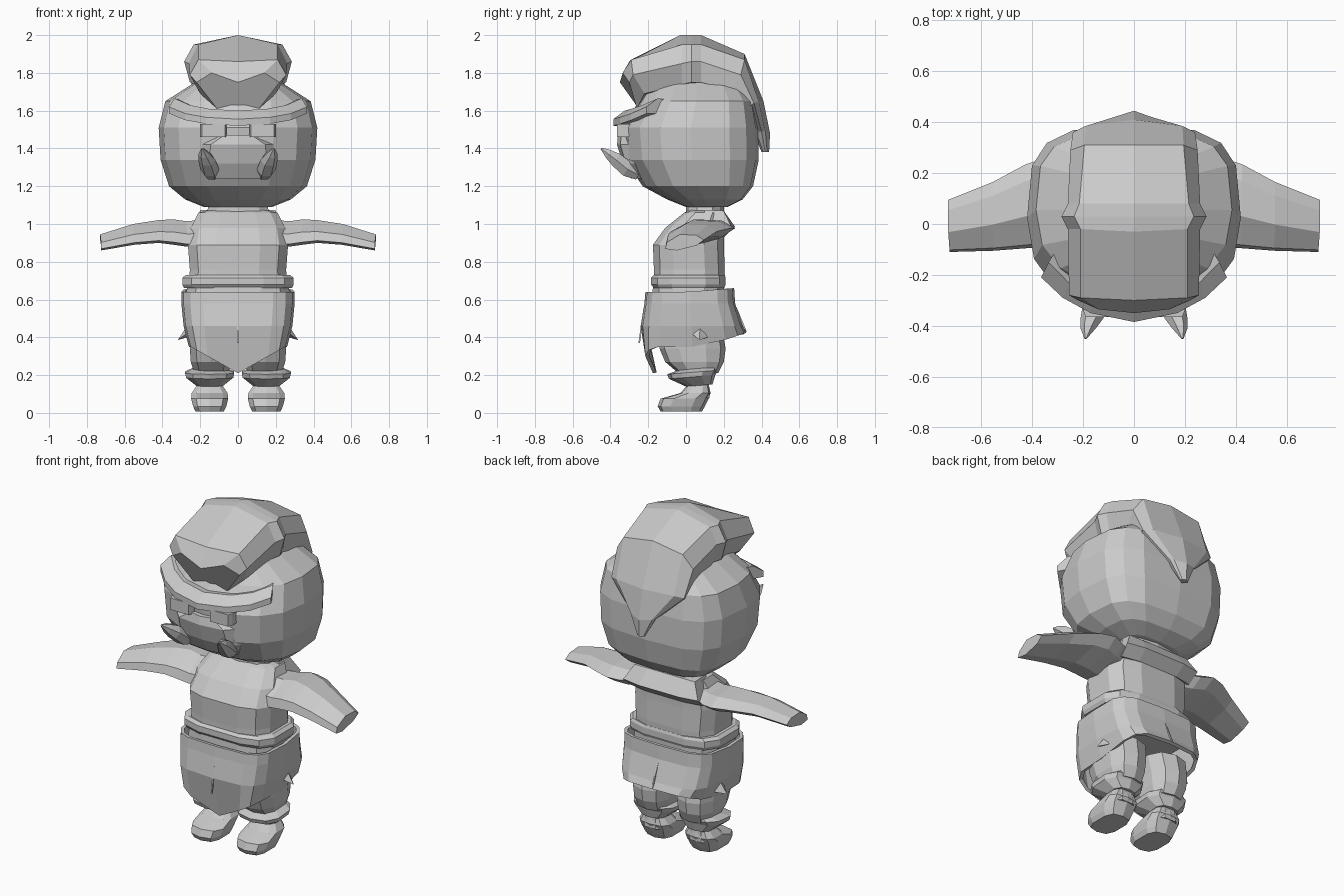
import bpy, bmesh, math

grey = bpy.data.materials.new("plain_grey")
grey.diffuse_color = (0.6, 0.6, 0.6, 1)


def make(name, verts, faces, thick=0):
    """Mesh object with outward normals and flat faces."""
    me = bpy.data.meshes.new(name)
    me.from_pydata([tuple(v) for v in verts], [], faces)
    bm = bmesh.new()
    bm.from_mesh(me)
    bmesh.ops.recalc_face_normals(bm, faces=bm.faces)
    bm.to_mesh(me)
    bm.free()
    me.materials.append(grey)
    ob = bpy.data.objects.new(name, me)
    bpy.context.collection.objects.link(ob)
    if thick:
        mod = ob.modifiers.new("thickness", 'SOLIDIFY')
        mod.thickness, mod.offset = thick, -1
    return ob


def skin(name, rings, caps=True, thick=0):
    """Join equal-length closed rings of points into a surface."""
    n = len(rings[0])
    verts = [p for r in rings for p in r]
    faces = [(i * n + j, i * n + (j + 1) % n, (i + 1) * n + (j + 1) % n, (i + 1) * n + j)
             for i in range(len(rings) - 1) for j in range(n)]
    if caps:
        faces += [tuple(range(n))[::-1], tuple(range((len(rings) - 1) * n, len(rings) * n))]
    return make(name, verts, faces, thick)


def oval(z, rx, y0, y1, n=12, power=2.6, cx=0, tilt=0, shift=.5, back=None):
    """Rounded-box ring at height z; tilt raises it along y, back squares its rear."""
    pts = []
    for i in range(n):
        a = 2 * math.pi * (i + shift) / n
        c, s = math.cos(a), math.sin(a)
        p = back if back and s > 0 else power
        pts.append((math.copysign(abs(c) ** (2 / p), c), math.copysign(abs(s) ** (2 / p), s)))
    kx, ky = max(abs(p[0]) for p in pts), max(abs(p[1]) for p in pts)
    r, cy = (y1 - y0) / 2, (y0 + y1) / 2
    return [(cx + x / kx * rx, cy + y / ky * r, z + tilt * y * r) for x, y in pts]


def loft(name, rows, caps=True, thick=0, **kw):
    return skin(name, [oval(*r, **kw) for r in rows], caps, thick)


def mirrored(half):
    """Close a half ring running from the centre line out and back to it."""
    return half + [(-x, y, z) for x, y, z in reversed(half) if x > 1e-6]


# Head and neck
loft("head", [(1.09, .18, .0, .22), (1.13, .28, -.10, .30), (1.20, .365, -.23, .355),
              (1.34, .41, -.32, .385), (1.51, .42, -.335, .385), (1.65, .385, -.25, .36),
              (1.73, .26, -.2, .31), (1.78, .18, -.15, .27)],
     n=16, power=2.4, back=3.4, shift=0)
loft("neck", [(1.04, .17, .0, .2), (1.12, .15, .0, .2)], n=10)

# Crest of hair: sections from the front lip over the crown to the nape tip
# each: centre, upper edge, side, lower edge (x, y, z) and underside centre
sections = [
    [(0, -.35, 1.75), (.14, -.335, 1.80), (.22, -.30, 1.75), (.11, -.26, 1.61), (0, -.25, 1.61)],
    [(0, -.30, 1.86), (.21, -.29, 1.87), (.255, -.28, 1.79), (.20, -.22, 1.69), (0, -.20, 1.68)],
    [(0, -.03, 2.0), (.21, -.02, 1.95), (.26, -.02, 1.85), (.23, -.02, 1.74), (0, 0, 1.72)],
    [(0, .03, 2.0), (.235, .03, 1.95), (.285, .03, 1.86), (.255, .03, 1.75), (0, .03, 1.72)],
    [(0, .08, 2.0), (.215, .08, 1.95), (.26, .08, 1.86), (.24, .08, 1.75), (0, .08, 1.72)],
    [(0, .31, 1.90), (.195, .31, 1.87), (.25, .29, 1.79), (.24, .23, 1.71), (0, .2, 1.70)],
    [(0, .41, 1.65), (.19, .385, 1.65), (.24, .36, 1.64), (.22, .32, 1.61), (0, .31, 1.6)],
    [(0, .445, 1.48), (.07, .42, 1.49), (.08, .40, 1.49), (.07, .37, 1.49), (0, .36, 1.48)],
    [(0, .44, 1.38), (.02, .43, 1.38), (.025, .42, 1.38), (.02, .41, 1.38), (0, .40, 1.38)]]
skin("hair", [mirrored(s) for s in sections])

# Brow ridge swept across the face
path = [(.365, -.21, 1.605), (.28, -.29, 1.57), (.17, -.35, 1.55), (0, -.385, 1.54)]
path += [(-x, y, z) for x, y, z in path[-2::-1]]
skin("brow", [[(x, y, z - .02), (x, y, z + .015), (x * .92, y + .06, z + .06),
               (x * .8, y + .13, z + .05), (x * .8, y + .13, z - .02)] for x, y, z in path])

# Muzzle
loft("muzzle", [(1.24, .17, -.29, -.1), (1.32, .21, -.335, -.1), (1.42, .20, -.365, -.1),
                (1.47, .10, -.36, -.1)], n=10, power=3)

# Torso, collar and belt
loft("torso", [(.62, .26, -.17, .20), (.76, .255, -.17, .205), (.89, .265, -.175, .20),
               (.98, .25, -.11, .20), (1.06, .21, -.01, .2), (1.075, .15, .02, .18)], power=3.2)
skin("collar", [[(x * .9, .10, 1.075), (x * .9, .20, 1.07), (x * 1.12, y, .985),
                 (x * 1.08, y - .06, .93), (x * 1.08, .08, .96)]
                for x, y in ((-.22, .24), (-.12, .26), (.12, .26), (.22, .24))])
loft("belt", [(.66, .285, -.17, .2), (.68, .295, -.185, .21), (.715, .295, -.185, .21),
              (.73, .275, -.17, .205)], power=3.4)
loft("waist", [(.60, .275, -.18, .2), (.67, .27, -.175, .2)], power=3.2)

# Skirt: an open sleeve whose hem drops to a point at the front and lifts behind
skirt = [oval(z, rx, a, b, n=16, power=4, shift=0) for z, rx, a, b in
         [(.64, .30, -.215, .255), (.58, .30, -.22, .26), (.46, .288, -.24, .30),
          (.37, .26, -.255, .32)]]
hem = []
for x, y, z in skirt[-1]:
    rear = max(0, (y - .1) / .22)
    front = max(0, 1 - abs(x) / .25) if y < -.1 else 0
    hem.append((x, y + .08 * front, z - .02 + .075 * rear - .14 * front))
skirt[-1] = hem
skirt[0] = [(x, y, z + .02 * max(0, y / .25)) for x, y, z in skirt[0]]
skin("skirt", skirt, caps=False, thick=.02)
# Narrow pleats on the centre lines
for name, y0, y1, z0, z1 in (("front_pleat", -.226, -.252, .55, .37),
                             ("back_pleat", .268, .322, .56, .43)):
    make(name, [(-.004, y0, z0), (.004, y0, z0), (.004, y1, z1), (-.004, y1, z1)],
         [(0, 1, 2, 3)], thick=.008)

for s, side in ((1, "right"), (-1, "left")):
    def sk(name, rings):
        return skin(side + "_" + name, [[(s * x, y, z) for x, y, z in r] for r in rings])

    # Arm: (x, front y, back y, bottom z, top z)
    arm = []
    for x, y0, y1, z0, z1 in [(.20, -.08, .20, .88, 1.02), (.27, -.085, .235, .88, 1.015),
                              (.34, -.09, .26, .89, 1.025), (.42, -.095, .235, .90, 1.02),
                              (.55, -.105, .165, .89, 1.0), (.725, -.11, .095, .86, .945)]:
        h, w = z1 - z0, y1 - y0
        arm.append([(x, y0, z0 + .1 * h), (x, y0 + .04 * w, z0 + .5 * h),
                    (x + .005, y0 + .38 * w, z1), (x + .005, y1 - .2 * w, z1 - .05 * h),
                    (x + .005, y1, z0 + .65 * h), (x, y1 - .2 * w, z0 + .3 * h),
                    (x, y0 + .3 * w, z0)])
    sk("arm", arm)

    # Eye block, standing proud of the face
    sk("eye", [[(a, y, 1.46), (b, y, 1.46), (b, y, 1.53), (a, y, 1.53)]
               for y, a, b in ((-.2, .06, .20), (-.34, .06, .20), (-.365, .07, .19))])

    # Tusk: bends forward and up from the jaw to a point
    tusk = []
    for x, y, z, r in [(.14, -.25, 1.26, .035), (.15, -.31, 1.29, .05), (.165, -.37, 1.34, .045),
                       (.18, -.41, 1.37, .03), (.19, -.45, 1.40, .005)]:
        tusk.append([(x + r * math.cos(t), y + .5 * r * math.sin(t), z + .8 * r * math.sin(t))
                     for t in [k * math.pi / 3 for k in range(6)]])
    sk("tusk", tusk)

    # Trouser leg, cuff, ankle and foot
    def leg(name, rows, tilt=0, n=10, power=2.6):
        sk(name, [oval(*r, n=n, power=power, cx=cx, tilt=tilt) for cx, *r in rows])

    leg("trouser", [(.14, .21, .09, -.04, .17), (.145, .27, .105, -.11, .20),
                    (.145, .34, .11, -.14, .21), (.14, .45, .12, -.14, .19)])
    leg("cuff", [(.15, .145, .07, .0, .14), (.15, .19, .125, -.09, .155),
                 (.15, .215, .13, -.10, .17), (.15, .235, .09, -.04, .165)], tilt=.08)
    leg("ankle", [(.15, .08, .075, .0, .125), (.15, .17, .06, .01, .12)], n=8)
    leg("foot", [(.15, .008, .075, -.135, .085), (.15, .035, .088, -.15, .10),
                 (.15, .075, .098, -.135, .12), (.15, .105, .095, -.03, .13),
                 (.15, .15, .065, .01, .12)], power=3)

    # Small spike on the side of the skirt
    sk("spike", [[(.27, .03, .42), (.27, .075, .46), (.27, .115, .40)],
                 [(.318, .068, .388), (.316, .07, .39), (.316, .074, .386)]])
